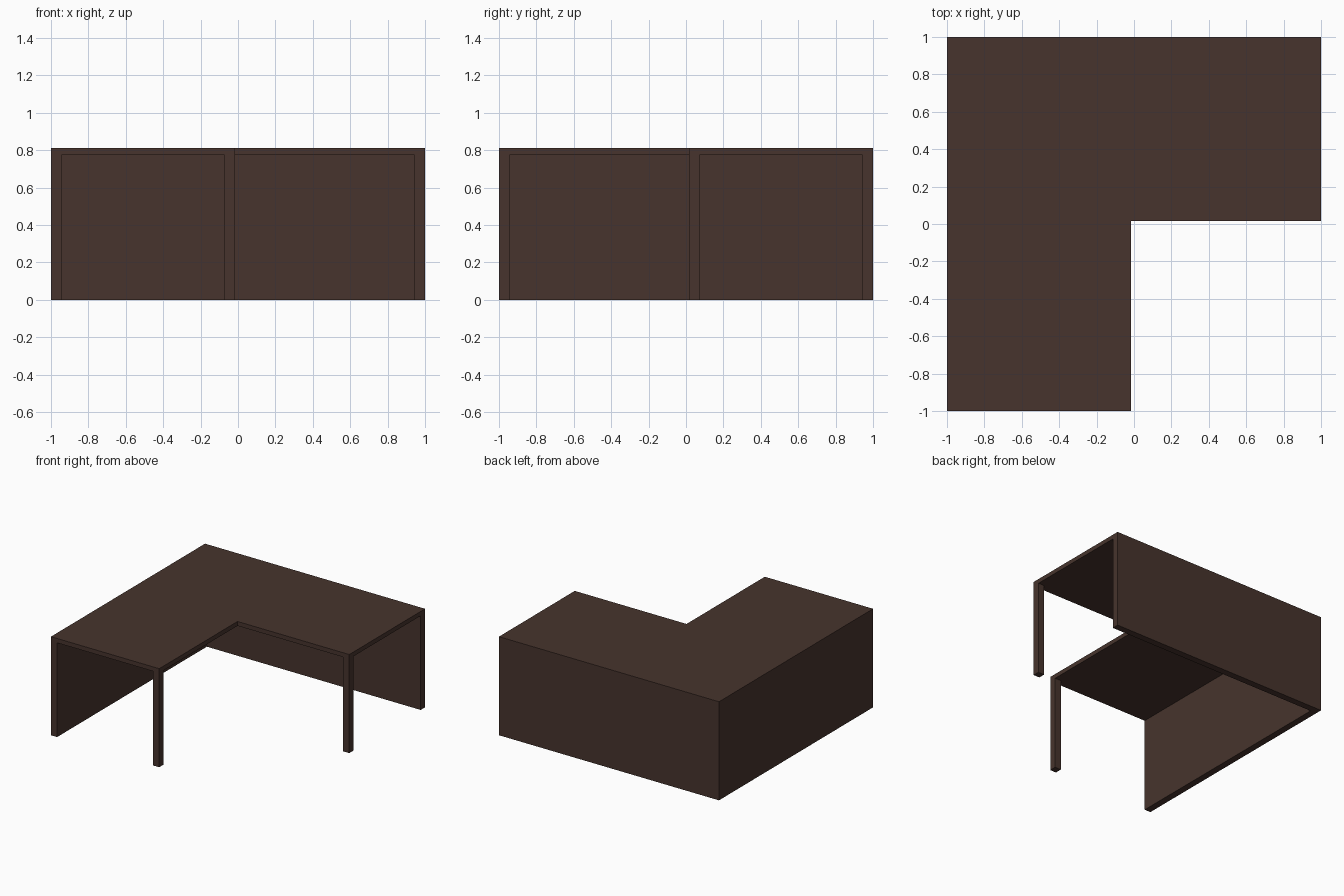
import bpy, bmesh

if "Cube" in bpy.data.objects:
    bpy.data.objects.remove(bpy.data.objects["Cube"])

HEIGHT = 0.81      # top of desk
UNDER = 0.774      # underside of worktop
T = 0.056          # panel and leg thickness
INNER = 0.016      # offset of the inner corner from the centre

wood = bpy.data.materials.new("dark brown wood")
wood.diffuse_color = (0.063, 0.034, 0.026, 1.0)
wood.use_nodes = True
wood.node_tree.nodes["Principled BSDF"].inputs["Base Color"].default_value = wood.diffuse_color


def prism(name, outline, z0, z1):
    """Extrude a flat outline from z0 up to z1."""
    bm = bmesh.new()
    face = bm.faces.new([bm.verts.new((x, y, z0)) for x, y in outline])
    res = bmesh.ops.extrude_face_region(bm, geom=[face], use_keep_orig=True)
    top = [v for v in res["geom"] if isinstance(v, bmesh.types.BMVert)]
    bmesh.ops.translate(bm, verts=top, vec=(0, 0, z1 - z0))
    bmesh.ops.recalc_face_normals(bm, faces=bm.faces)
    mesh = bpy.data.meshes.new(name)
    bm.to_mesh(mesh)
    bm.free()
    mesh.materials.append(wood)
    obj = bpy.data.objects.new(name, mesh)
    bpy.context.collection.objects.link(obj)
    return obj


def box(name, x0, x1, y0, y1):
    """Upright part standing on the floor below the worktop."""
    return prism(name, [(x0, y0), (x1, y0), (x1, y1), (x0, y1)], 0, UNDER)


# L-shaped worktop
prism("worktop", [(-1, -1), (-INNER, -1), (-INNER, INNER),
                  (1, INNER), (1, 1), (-1, 1)], UNDER, HEIGHT)

# Full-height panels along the two outer sides
box("back_panel", -1, 1, 1 - T, 1)
box("left_panel", -1, -1 + T, -1, 1 - T)

# Square legs at the free corner of each wing
box("front_leg", -INNER - T, -INNER, -1, -1 + T)
box("right_leg", 1 - T, 1, INNER, INNER + T)
